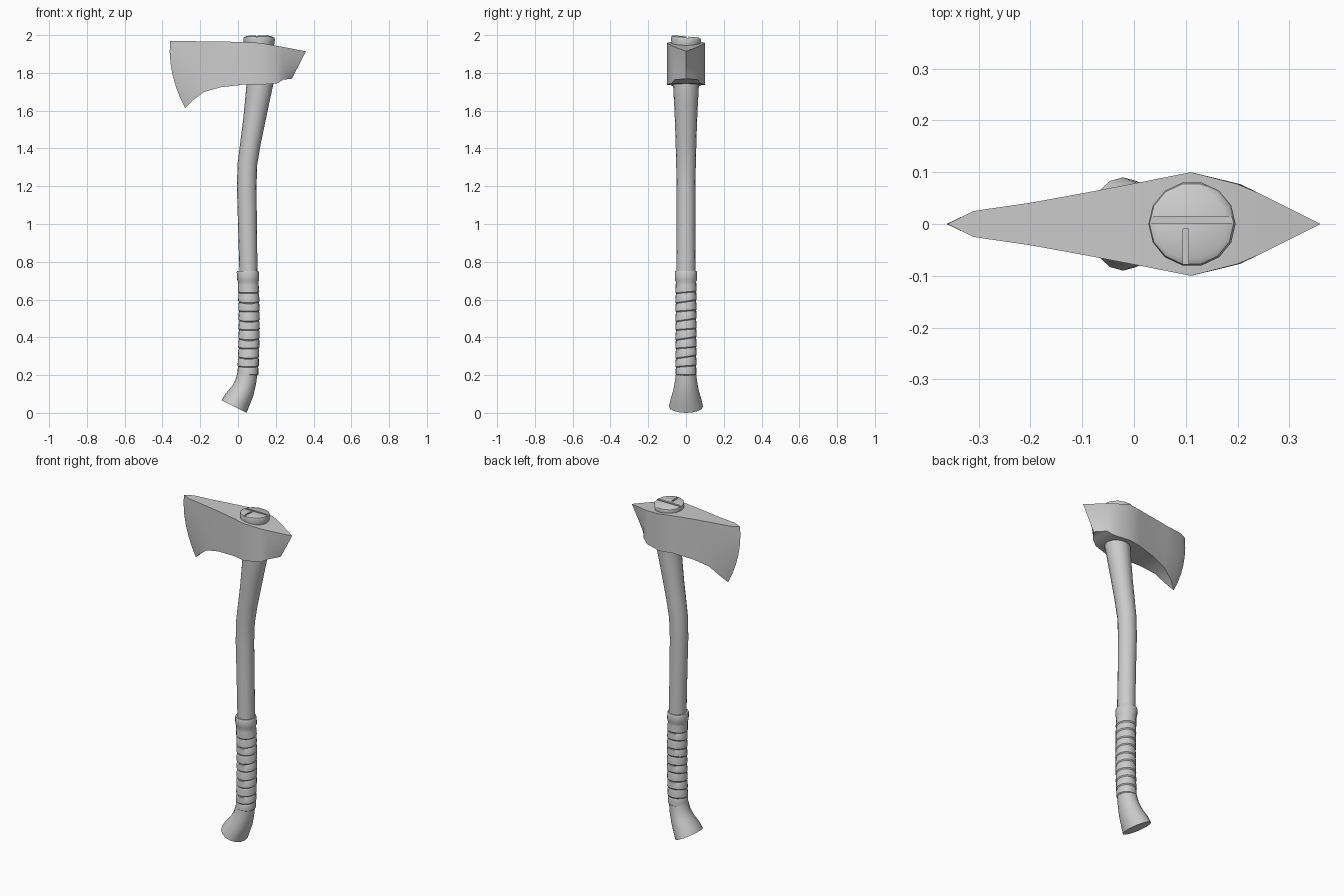
import bpy, bmesh, math

if "Cube" in bpy.data.objects:
    bpy.data.objects.remove(bpy.data.objects["Cube"])

def finish(name, bm, angle):
    bmesh.ops.recalc_face_normals(bm, faces=bm.faces[:])
    me = bpy.data.meshes.new(name)
    bm.to_mesh(me)
    bm.free()
    ob = bpy.data.objects.new(name, me)
    bpy.context.collection.objects.link(ob)
    bpy.ops.object.select_all(action='DESELECT')
    ob.select_set(True)
    bpy.context.view_layer.objects.active = ob
    bpy.ops.object.shade_smooth_by_angle(angle=math.radians(angle))
    return ob

def tube(name, sections, sides=16, angle=40, follow=True):
    """Loft elliptical rings; section = (x, z, rx, ry, tilt across y)."""
    bm = bmesh.new()
    rings = []
    for i, (x, z, rx, ry, tilt) in enumerate(sections):
        a, b = sections[max(i - 1, 0)], sections[min(i + 1, len(sections) - 1)]
        lean = math.atan2(b[0] - a[0], b[1] - a[1]) if follow else 0
        ring = []
        for k in range(sides):
            t = 2 * math.pi * k / sides
            u, v = rx * math.cos(t), ry * math.sin(t)
            ring.append(bm.verts.new((x + u * math.cos(lean), v,
                                      z - u * math.sin(lean) + tilt * v)))
        rings.append(ring)
    for lo, hi in zip(rings, rings[1:]):
        for k in range(sides):
            n = (k + 1) % sides
            bm.faces.new((lo[k], lo[n], hi[n], hi[k]))
    bm.faces.new(rings[0][::-1])
    bm.faces.new(rings[-1])
    return finish(name, bm, angle)

# Curved handle with flared knob
tube("handle", [
    (-.021, .034, .074, .09, 0), (-.004, .068, .071, .083, 0),
    (.024, .115, .062, .069, 0), (.04, .16, .056, .06, 0),
    (.05, .21, .053, .053, 0), (.056, .30, .05, .05, 0),
    (.058, .50, .05, .05, 0), (.055, .76, .048, .051, 0),
    (.05, 1.0, .05, .049, 0), (.046, 1.2, .052, .05, 0),
    (.05, 1.32, .052, .052, 0), (.066, 1.43, .054, .055, 0),
    (.083, 1.53, .058, .058, 0), (.1, 1.64, .064, .063, 0),
    (.117, 1.75, .071, .069, 0), (.118, 1.9, .071, .07, 0)])

# Handle end showing above the head
peg = tube("handle_top", [
    (.112, 1.90, .07, .07, 0), (.112, 1.955, .08, .078, 0),
    (.112, 1.978, .084, .082, -.06), (.111, 1.988, .081, .079, -.08),
    (.11, 1.994, .07, .068, -.09)], sides=14, follow=False)

# Splits in the handle end
for size, loc in (((.18, .012, .016), (.11, .008, 1.994)),
                  ((.01, .08, .014), (.1, -.05, 1.998))):
    bpy.ops.mesh.primitive_cube_add(size=1, location=loc)
    cutter = bpy.context.object
    cutter.name = "split_cutter"
    cutter.scale = size
    cutter.hide_render = True
    mod = peg.modifiers.new("split", 'BOOLEAN')
    mod.operation = 'DIFFERENCE'
    mod.object = cutter
    bpy.context.view_layer.objects.active = peg
    bpy.ops.object.modifier_apply(modifier=mod.name)
    bpy.data.objects.remove(cutter)

# Wrapped grip: overlapping slanted bands between two collars
def grip_x(z):
    return .052 + .007 * math.sin(math.pi * (z - .2) / .55)

wrap = [(grip_x(.2), .2, .050, .050, 0), (grip_x(.205), .205, .055, .055, 0),
        (grip_x(.235), .235, .055, .055, .05)]
bands, z0, z1 = 9, .245, .685
step = (z1 - z0) / bands
for i in range(bands):
    za, zb = z0 + i * step, z0 + (i + 1) * step - .006
    tilt = .15 if i % 2 else .08
    for z, r in ((za, .052), (za + .006, .0565), (zb, .0545)):
        wrap.append((grip_x(z), z, r, r, tilt))
wrap += [(grip_x(z), z, r, r, 0) for z, r in
         ((.695, .054), (.705, .0585), (.745, .059), (.752, .056), (.752, .048))]
tube("grip_wrap", wrap, sides=20, angle=35, follow=False)

# Axe head: columns (top x, top z, bottom x, bottom z, half thickness, bow)
columns = [
    (-.36, 1.97, -.28, 1.615, 0, .027), (-.31, 1.97, -.24, 1.655, .025, .02),
    (-.2, 1.968, -.18, 1.70, .041, .005), (-.09, 1.967, -.09, 1.725, .061, 0),
    (.03, 1.964, .03, 1.739, .084, 0), (.11, 1.96, .11, 1.738, .1, 0),
    (.2, 1.945, .205, 1.745, .077, 0), (.24, 1.938, .24, 1.765, .06, 0),
    (.36, 1.915, .285, 1.77, 0, 0)]
rows = 6
bm = bmesh.new()
sides = []
for s in (-1, 1):
    grid = []
    for xt, zt, xb, zb, h, bow in columns:
        col = []
        for r in range(rows + 1):
            t = r / rows
            x = xt + (xb - xt) * t - bow * 4 * t * (1 - t)
            col.append(bm.verts.new((x, s * h, zt + (zb - zt) * t)))
        grid.append(col)
    for a, b in zip(grid, grid[1:]):
        for r in range(rows):
            bm.faces.new((a[r], b[r], b[r + 1], a[r + 1]))
    sides.append(grid)
for r in (0, rows):
    for i in range(len(columns) - 1):
        bm.faces.new((sides[0][i][r], sides[0][i + 1][r],
                      sides[1][i + 1][r], sides[1][i][r]))
bmesh.ops.remove_doubles(bm, verts=bm.verts[:], dist=1e-5)
finish("axe_head", bm, 35)
# Seat the knob on the ground and the handle end at full height
low = min((o.matrix_world @ v.co).z for o in bpy.data.objects for v in o.data.vertices)
for o in bpy.data.objects:
    o.location.z -= low
